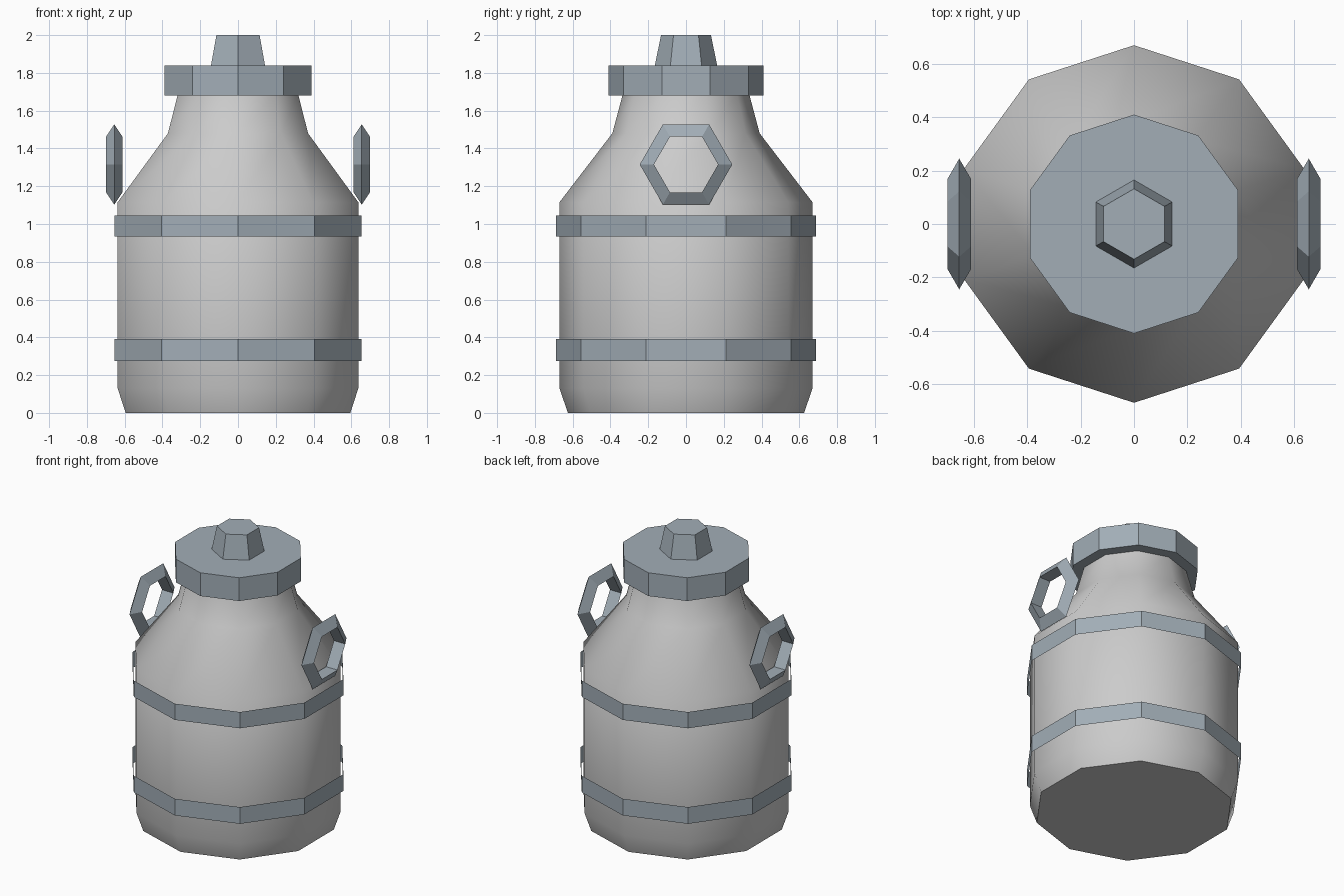
import bpy, bmesh, math

if "Cube" in bpy.data.objects:
    bpy.data.objects.remove(bpy.data.objects["Cube"])

steel = bpy.data.materials.new("dark_steel")
steel.diffuse_color = (0.36, 0.42, 0.47, 1)
steel.use_nodes = True
steel.node_tree.nodes["Principled BSDF"].inputs["Base Color"].default_value = steel.diffuse_color


def lathe(name, profile, sides, cap_bottom=True, cap_top=True, mat=None):
    """Revolve (radius, z) points round z, with a corner on the +y axis."""
    bm = bmesh.new()
    rings = []
    for r, z in profile:
        angles = [math.pi / 2 + 2 * math.pi * i / sides for i in range(sides)]
        rings.append([bm.verts.new((r * math.cos(a), r * math.sin(a), z)) for a in angles])
    for low, high in zip(rings, rings[1:]):
        for i in range(sides):
            j = (i + 1) % sides
            bm.faces.new((low[i], low[j], high[j], high[i]))
    if cap_bottom:
        bm.faces.new(rings[0][::-1])
    if cap_top:
        bm.faces.new(rings[-1])
    mesh = bpy.data.meshes.new(name)
    bm.to_mesh(mesh)
    bm.free()
    obj = bpy.data.objects.new(name, mesh)
    bpy.context.collection.objects.link(obj)
    if mat:
        mesh.materials.append(mat)
    return obj


# Ten-sided can body with sloping shoulder and neck, smooth round the sides
body = lathe("can_body", [(0.625, 0), (0.67, 0.13), (0.67, 1.115), (0.39, 1.48), (0.334, 1.69)],
             10, cap_top=False)
bpy.ops.object.select_all(action='DESELECT')
body.select_set(True)
bpy.context.view_layer.objects.active = body
bpy.ops.object.shade_smooth_by_angle(angle=math.radians(42))

# Thin open bands round the body
for name, z0, z1 in (("lower_band", 0.275, 0.39), ("upper_band", 0.933, 1.045)):
    lathe(name, [(0.688, z0), (0.688, z1)], 10, False, False, steel)

# Lid and tapered hexagonal knob
lathe("lid", [(0.41, 1.68), (0.41, 1.84)], 10, mat=steel)
lathe("lid_knob", [(0.165, 1.84), (0.132, 2.0)], 6, cap_bottom=False, mat=steel)

# Hexagonal ring handles with a triangular section
for name, side in (("left_handle", -1), ("right_handle", 1)):
    bpy.ops.mesh.primitive_torus_add(
        major_segments=6, minor_segments=3, major_radius=0.195, minor_radius=0.05,
        location=(side * 0.655, 0, 1.315), rotation=(math.pi / 2, 0, math.pi / 2))
    handle = bpy.context.object
    handle.name = name
    handle.data.materials.append(steel)
    bpy.ops.object.shade_flat()
